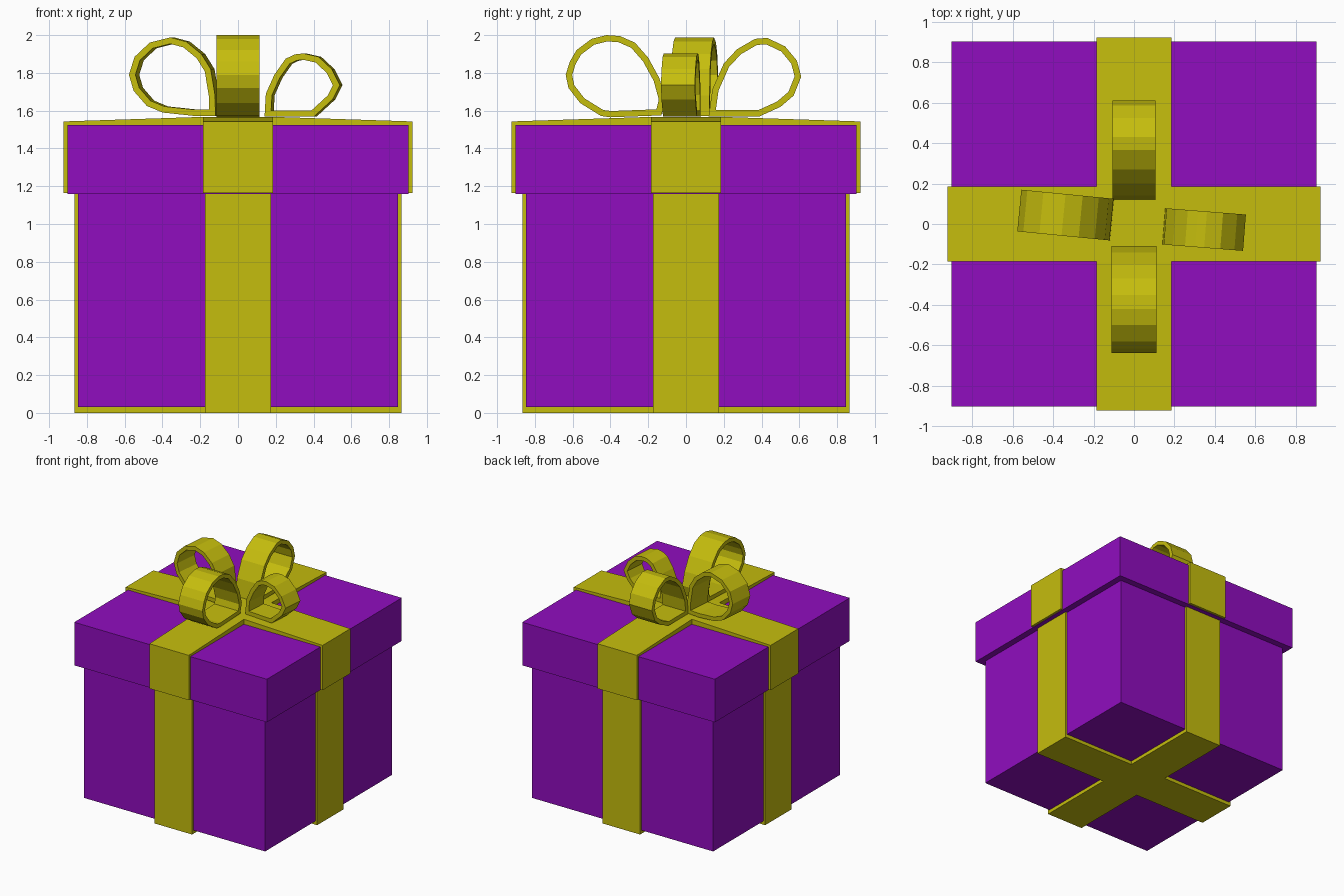
import bpy, bmesh, math
from mathutils import Matrix, Vector

if "Cube" in bpy.data.objects:
    bpy.data.objects.remove(bpy.data.objects["Cube"])


def material(name, rgb):
    m = bpy.data.materials.new(name)
    m.diffuse_color = (*rgb, 1)
    m.use_nodes = True
    m.node_tree.nodes["Principled BSDF"].inputs["Base Color"].default_value = m.diffuse_color
    return m


PURPLE = material("purple paper", (0.28, 0.004, 0.52))
YELLOW = material("yellow ribbon", (0.56, 0.51, 0.004))


def finish(name, bm, mat):
    bmesh.ops.recalc_face_normals(bm, faces=bm.faces)
    mesh = bpy.data.meshes.new(name)
    bm.to_mesh(mesh)
    bm.free()
    mesh.materials.append(mat)
    ob = bpy.data.objects.new(name, mesh)
    bpy.context.collection.objects.link(ob)
    return ob


def box(name, half, z0, z1):
    bm = bmesh.new()
    bmesh.ops.create_cube(bm, size=1)
    bmesh.ops.scale(bm, verts=bm.verts, vec=(2 * half, 2 * half, z1 - z0))
    bmesh.ops.translate(bm, verts=bm.verts, vec=(0, 0, (z0 + z1) / 2))
    return finish(name, bm, PURPLE)


def strip(name, outer, inner, width, angle, closed=False):
    """Thick ribbon: outer and inner (distance, height) lines given a width, turned about z."""
    bm = bmesh.new()
    rows = [[bm.verts.new((u, s * width / 2, z)) for s in (-1, 1) for u, z in (p,)]
            + [bm.verts.new((q[0], s * width / 2, q[1])) for s in (1, -1)]
            for p, q in zip(outer, inner)]
    n = len(rows)
    for i in range(n if closed else n - 1):
        a, b = rows[i], rows[(i + 1) % n]
        for k in range(4):
            bm.faces.new((a[k], a[(k + 1) % 4], b[(k + 1) % 4], b[k]))
    if not closed:
        bm.faces.new(rows[0])
        bm.faces.new(rows[-1])
    bm.transform(Matrix.Rotation(math.radians(angle), 4, 'Z'))
    return finish(name, bm, YELLOW)


def inset(points, t):
    """Offset a closed clockwise or anticlockwise outline inwards by t."""
    pts = [Vector(p) for p in points]
    n = len(pts)
    area = sum(pts[i].x * pts[(i + 1) % n].y - pts[(i + 1) % n].x * pts[i].y for i in range(n))
    sign = 1 if area > 0 else -1
    result = []
    for i in range(n):
        d1 = (pts[i] - pts[i - 1]).normalized()
        d2 = (pts[(i + 1) % n] - pts[i]).normalized()
        n1 = Vector((-d1.y, d1.x)) * sign
        n2 = Vector((-d2.y, d2.x)) * sign
        m = (n1 + n2).normalized()
        result.append(pts[i] + m * (t / max(m.dot(n1), 0.5)))
    return result


# Box and lid
box("box_body", 0.848, 0.03, 1.18)
box("lid", 0.903, 1.16, 1.525)

# Ribbons round the body and over the lid, one pair in each direction
body_out = [(-0.865, 1.18), (-0.865, 0), (0.865, 0), (0.865, 1.18)]
body_in = [(-0.84, 1.18), (-0.84, 0.035), (0.84, 0.035), (0.84, 1.18)]
lid_out = [(-0.923, 1.163), (-0.923, 1.543), (-0.19, 1.567),
           (0.19, 1.567), (0.923, 1.543), (0.923, 1.163)]
lid_in = [(-0.897, 1.163), (-0.897, 1.52), (-0.19, 1.52),
          (0.19, 1.52), (0.897, 1.52), (0.897, 1.163)]
for side, angle in (("across", 0), ("front_back", 90)):
    strip("body_ribbon_" + side, body_out, body_in, 0.35, angle)
    strip("lid_ribbon_" + side, lid_out, lid_in, 0.37, angle)

# Bow loops: outline (distance from centre, height), width, direction
loops = {
    "front": ([(0.13, 1.575), (0.11, 1.66), (0.14, 1.77), (0.20, 1.88), (0.27, 1.96),
               (0.35, 1.995), (0.42, 2.0), (0.50, 1.98), (0.58, 1.92), (0.615, 1.86),
               (0.637, 1.79), (0.622, 1.72), (0.56, 1.64), (0.45, 1.572), (0.40, 1.565)],
              0.225, -90),
    "back": ([(0.12, 1.57), (0.14, 1.715), (0.20, 1.85), (0.27, 1.925), (0.365, 1.98),
              (0.43, 1.985), (0.525, 1.94), (0.587, 1.865), (0.61, 1.78), (0.57, 1.68),
              (0.50, 1.62), (0.39, 1.57)],
             0.215, 90),
    "left": ([(0.11, 1.573), (0.112, 1.68), (0.135, 1.82), (0.185, 1.90), (0.265, 1.965),
              (0.35, 1.988), (0.46, 1.96), (0.54, 1.885), (0.57, 1.79), (0.545, 1.705),
              (0.475, 1.625), (0.39, 1.59), (0.23, 1.573)],
             0.207, 174.4),
    "right": ([(0.148, 1.568), (0.155, 1.69), (0.20, 1.79), (0.26, 1.875), (0.31, 1.898),
               (0.355, 1.903), (0.435, 1.885), (0.505, 1.82), (0.548, 1.735), (0.51, 1.66),
               (0.41, 1.568)],
              0.18, -4.5),
}
for side, (outline, width, angle) in loops.items():
    strip("bow_loop_" + side, outline, inset(outline, 0.033), width, angle, closed=True)
bpy.data.objects["bow_loop_left"].location.y = 0.011
